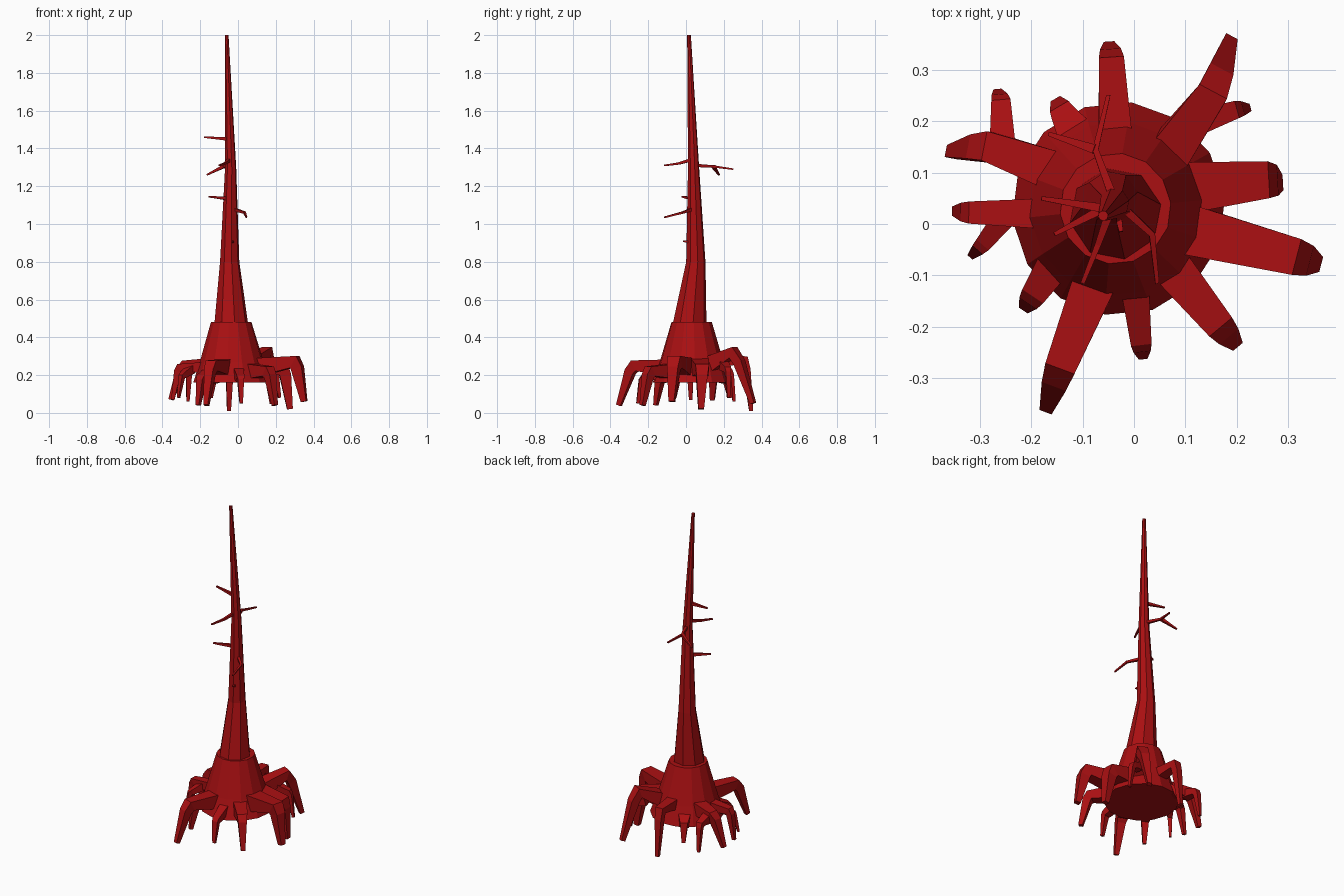
import bpy, bmesh, math
from mathutils import Vector

cube = bpy.data.objects.get("Cube")
if cube:
    bpy.data.objects.remove(cube, do_unlink=True)

red = bpy.data.materials.new("deep red bark")
red.use_nodes = True
red.diffuse_color = (0.4, 0.005, 0.006, 1)
red.node_tree.nodes["Principled BSDF"].inputs["Base Color"].default_value = red.diffuse_color


def make_object(name, rings):
    """Skin a list of point rings and close both ends."""
    bm = bmesh.new()
    loops = [[bm.verts.new(p) for p in ring] for ring in rings]
    n = len(loops[0])
    for a, b in zip(loops, loops[1:]):
        for i in range(n):
            j = (i + 1) % n
            bm.faces.new((a[i], a[j], b[j], b[i]))
    bm.faces.new(loops[0][::-1])
    bm.faces.new(loops[-1])
    bmesh.ops.recalc_face_normals(bm, faces=bm.faces)
    mesh = bpy.data.meshes.new(name)
    bm.to_mesh(mesh)
    bm.free()
    mesh.materials.append(red)
    obj = bpy.data.objects.new(name, mesh)
    bpy.context.collection.objects.link(obj)


def stack(name, sides, levels, turn=0.0):
    """Horizontal polygon rings given as (x, y, z, radius)."""
    make_object(name, [[
        (x + r * math.cos(math.tau * i / sides + turn),
         y + r * math.sin(math.tau * i / sides + turn), z)
        for i in range(sides)] for x, y, z, r in levels])


def limb(name, points, widths, sides=4):
    """Tapered angular tube along a path, square to its own heading."""
    pts = [Vector(p) for p in points]
    heading = pts[-1] - pts[0]
    side = Vector((-heading.y, heading.x, 0)).normalized()
    rings = []
    for k, p in enumerate(pts):
        before = (p - pts[max(k - 1, 0)]).normalized()
        after = (pts[min(k + 1, len(pts) - 1)] - p).normalized()
        up = (before + after).normalized().cross(side).normalized()
        ring = []
        for i in range(sides):
            a = math.tau * (i + 0.5) / sides
            ring.append(p + widths[k] * 1.41 * (side * math.cos(a) + up * math.sin(a)))
        rings.append(ring)
    make_object(name, rings)


def root(name, start, knee, tip, width):
    """Root leaving the flare, bending at the knee and dropping to its tip."""
    shoulder = Vector(knee).lerp(Vector(tip), 0.3)
    shoulder.z += 0.03
    limb(name, [start, knee, shoulder, tip],
         [width, width * 0.72, width * 0.6, width * 0.3])


# Trunk and flared base
stack("trunk", 8, [(-.036, .02, .46, .092), (-.036, .02, .48, .09), (-.044, .052, .8, .052),
                   (-.039, .04, 1.3, .03), (-.06, .016, 2, .01)], 0.2)
stack("flared_base", 14, [(-.03, .03, .16, .208), (-.033, .03, .27, .17),
                          (-.036, .03, .48, .108)], 0.1)

# Main roots
root("back_root", (-.035, .15, .27), (-.043, .31, .28), (-.048, .345, .01), .034)
root("back_left_root", (.07, .14, .26), (.15, .25, .32), (.185, .355, .05), .042)
root("upper_left_root", (.1, .07, .24), (.24, .085, .23), (.275, .08, .02), .05)
root("left_root", (.1, -.01, .24), (.30, -.06, .27), (.35, -.075, .06), .05)
root("front_left_root", (.07, -.08, .22), (.16, -.19, .22), (.195, -.23, .04), .04)
root("front_root", (.0, -.11, .22), (.013, -.225, .18), (.017, -.255, .05), .028)
root("front_right_root", (-.08, -.12, .24), (-.14, -.27, .25), (-.168, -.355, .04), .042)
root("lower_right_root", (-.15, -.07, .2), (-.19, -.13, .18), (-.21, -.16, .04), .034)
root("right_root", (-.17, .02, .24), (-.31, .022, .24), (-.345, .025, .07), .03)
root("back_right_root", (-.15, .1, .25), (-.28, .15, .25), (-.355, .14, .07), .04)
root("short_back_root", (-.11, .17, .2), (-.135, .21, .18), (-.148, .235, .08), .035)

# Forked side roots
root("back_left_fork", (.13, .2, .25), (.19, .22, .23), (.22, .225, .08), .024)
root("right_fork", (-.25, .015, .23), (-.29, -.035, .2), (-.315, -.06, .08), .022)
root("back_right_fork", (-.255, .14, .24), (-.258, .23, .22), (-.265, .255, .06), .026)

# Bare twigs on the trunk
twigs = [
    ("top_twig", [(-.055, .03, 1.45), (-.18, .05, 1.46)]),
    ("back_twig", [(-.04, .05, 1.31), (-.075, .145, 1.305), (-.05, .25, 1.29)]),
    ("back_twig_fork", [(-.075, .145, 1.305), (-.165, .175, 1.26)]),
    ("front_twig", [(-.045, .03, 1.34), (-.07, -.04, 1.32), (-.1, -.115, 1.31)]),
    ("right_twig", [(-.06, .03, 1.135), (-.155, -.02, 1.145)]),
    ("left_twig", [(-.03, .04, 1.08), (.035, -.02, 1.06), (.045, -.115, 1.035)]),
    ("stub_twig", [(-.035, .04, .9), (-.025, -.015, .91)]),
]
for name, path in twigs:
    sizes = [.009, .006, .004] if len(path) == 3 else [.009, .004]
    limb(name, path, sizes)
